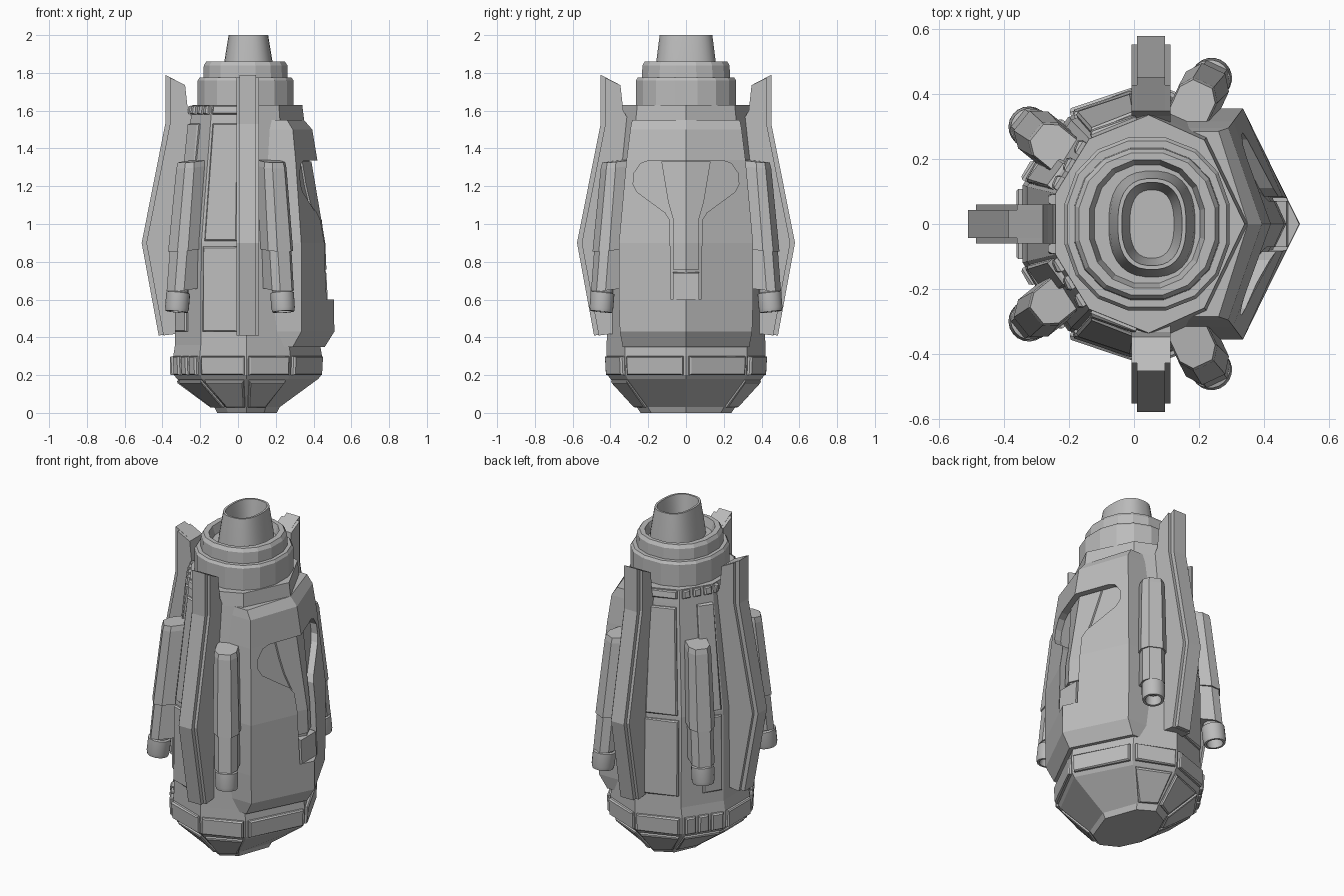
import bpy, bmesh, math
from mathutils import Vector

if "Cube" in bpy.data.objects:
    bpy.data.objects.remove(bpy.data.objects["Cube"], do_unlink=True)

grey = bpy.data.materials.new("hull_grey")
grey.use_nodes = True
grey.diffuse_color = (0.5, 0.5, 0.5, 1)
grey.node_tree.nodes["Principled BSDF"].inputs["Base Color"].default_value = (0.5, 0.5, 0.5, 1)

CX = 0.045


def loft(name, rings, smooth=False):
    """Skin closed rings of points and cap both ends."""
    bm = bmesh.new()
    vs = [[bm.verts.new(p) for p in r] for r in rings]
    n = len(vs[0])
    for a, b in zip(vs, vs[1:]):
        for i in range(n):
            j = (i + 1) % n
            bm.faces.new((a[i], a[j], b[j], b[i]))
    bm.faces.new(vs[0][::-1])
    bm.faces.new(vs[-1])
    bmesh.ops.recalc_face_normals(bm, faces=bm.faces)
    me = bpy.data.meshes.new(name)
    bm.to_mesh(me)
    bm.free()
    ob = bpy.data.objects.new(name, me)
    bpy.context.collection.objects.link(ob)
    me.materials.append(grey)
    if smooth:
        bpy.ops.object.select_all(action='DESELECT')
        ob.select_set(True)
        bpy.context.view_layer.objects.active = ob
        bpy.ops.object.shade_smooth_by_angle(angle=math.radians(30))
    return ob


def boolean(ob, cutter, op):
    m = ob.modifiers.new("cut", 'BOOLEAN')
    m.operation, m.object, m.solver = op, cutter, 'EXACT'
    cutter.hide_render = True
    cutter.hide_set(True)
    cutter.display_type = 'WIRE'


# Main hull: nine-cornered section scaled along a height profile (z, half x, half y)
half = [(1, 0), (0.58, 0.77), (0, 1), (-0.62, 0.78), (-0.97, 0.28)]
section = half + [(x, -y) for x, y in half[:0:-1]]
SIDES = len(section)
profile = [(0, 0.16, 0.24), (0.03, 0.175, 0.26), (0.18, 0.38, 0.40), (0.2, 0.395, 0.415),
           (0.3, 0.40, 0.42), (0.36, 0.39, 0.42), (0.9, 0.385, 0.41),
           (1.55, 0.305, 0.345), (1.63, 0.295, 0.335)]


def hull_point(k, t, z):
    """Point on the hull: side k, fraction t along it, height z."""
    for a, b in zip(profile, profile[1:]):
        if z <= b[0]:
            break
    f = (z - a[0]) / (b[0] - a[0])
    sx, sy = a[1] + f * (b[1] - a[1]), a[2] + f * (b[2] - a[2])
    p, q = section[k], section[(k + 1) % SIDES]
    return Vector((CX + sx * (p[0] + t * (q[0] - p[0])), sy * (p[1] + t * (q[1] - p[1])), z))


def panel(name, k, t0, t1, z0, z1, thick=0.015):
    base = [hull_point(k, t0, z0), hull_point(k, t1, z0), hull_point(k, t1, z1), hull_point(k, t0, z1)]
    nrm = (base[2] - base[0]).cross(base[3] - base[1]).normalized()
    mid = sum(base, Vector()) / 4

    def inset(d):
        return [p + Vector([math.copysign(min(abs(c), d), c) for c in (mid - p)]) for p in base]
    loft(name, [[p - nrm * 0.02 for p in base], [p + nrm * thick * 0.6 for p in base],
                [p + nrm * thick for p in inset(0.006)]])


loft("hull", [[hull_point(k, 0, p[0]) for k in range(SIDES)] for p in profile])

for k in range(SIDES):
    # Belt and lower cone plates all round
    if k in (3, 5):
        for a, b in ((0.06, 0.3), (0.37, 0.6), (0.67, 0.94)):
            panel("belt_plate", k, a, b, 0.2, 0.3, 0.02)
    else:
        panel("belt_plate", k, 0.04, 0.96, 0.2, 0.3, 0.02)
    if k not in (0, SIDES - 1):
        panel("cone_plate", k, 0.06, 0.94, 0.035, 0.175)

for flip in (False, True):
    def span(a, b):
        return (1 - b, 1 - a) if flip else (a, b)
    wide, narrow = (6, 5) if flip else (2, 3)
    # Large side panels and collar plates, mirrored front to back
    panel("upper_panel", wide, *span(0.2, 0.92), 0.91, 1.53)
    panel("lower_panel", wide, *span(0.2, 0.95), 0.43, 0.88)
    panel("collar_plate", wide, *span(0.2, 0.95), 1.58, 1.625)
    panel("narrow_panel", narrow, *span(0.5, 0.95), 0.91, 1.53)
    panel("narrow_panel", narrow, *span(0.5, 0.95), 0.43, 0.88)
    for a in (0.08, 0.4, 0.72):
        panel("collar_block", narrow, *span(a, a + 0.22), 1.58, 1.625, 0.02)
for t in (0.02, 0.82):
    panel("collar_block", 4, t, t + 0.16, 1.58, 1.625, 0.02)


def oval(cx, rx, ry, z, n, power):
    pts = []
    for i in range(n):
        a = 2 * math.pi * (i + 0.5) / n
        c, s = math.cos(a), math.sin(a)
        pts.append((cx + rx * math.copysign(abs(c) ** power, c),
                    ry * math.copysign(abs(s) ** power, s), z))
    return pts


# Stepped neck and hollow exhaust
def turned(name, cx, n, rows, power, smooth=False):
    loft(name, [oval(cx, rx, ry, z, n, power) for rx, ry, z in rows], smooth)


turned("neck_collar", 0.04, 16, [(0.258, 0.27, 1.6), (0.258, 0.27, 1.76), (0.248, 0.26, 1.775)], 0.9)
turned("neck_ring", 0.04, 16, [(0.228, 0.238, 1.75), (0.225, 0.235, 1.84), (0.212, 0.222, 1.86),
                               (0.18, 0.2, 1.86), (0.165, 0.185, 1.81)], 0.9)
turned("exhaust", 0.055, 32, [(0.135, 0.165, 1.79), (0.128, 0.158, 1.86), (0.105, 0.14, 2),
                              (0.093, 0.128, 2), (0.068, 0.105, 1.84)], 0.8, True)


# Three kinked fins, each a wide web with a narrower rail
def fin(angle, cx, shift):
    d = Vector((math.cos(angle), math.sin(angle), 0))
    s = Vector((-d.y, d.x, 0))
    outer = [(0.43, 1.79), (0.43, 1.53), (0.555, 0.9), (0.465, 0.41)]
    inner = [(0.36, 0.42), (0.34, 0.9), (0.27, 1.53), (0.31, 1.6), (0.325, 1.735)]
    for name, width, trim in (("fin_rail", 0.043, 0), ("fin_web", 0.06, 0.025)):
        line = [(r - trim, z - trim * (0.6 if z > 1.7 else 0)) for r, z in outer] + inner
        loft(name, [[Vector((cx, 0, z)) + d * (r + shift) + s * w for r, z in line]
                    for w in (-width, width)])


fin(math.pi, CX, 0)
for sign in (-1, 1):
    fin(sign * math.pi / 2, 0.052, 0.022)


# Four tilted thrusters
def thruster(top, low, angle, sign):
    d = Vector((math.cos(angle), sign * math.sin(angle), 0))
    s = Vector((-d.y, d.x, 0))
    a, b = Vector((top[0], sign * top[1], 1.33)), Vector((low[0], sign * low[1], 0.53))

    def axis(z):
        return a.lerp(b, (1.33 - z) / 0.8)

    shape = [(-0.1, -0.065), (0.015, -0.065), (0.055, -0.035), (0.055, 0.035), (0.015, 0.065), (-0.1, 0.065)]

    def ring(z, k, slope=0.0):
        return [axis(z) + d * (u * k) + s * (v * k) - Vector((0, 0, slope * (u + 0.1))) for u, v in shape]

    loft("thruster_housing", [ring(1.34, 0.92, 0.1), ring(1.31, 1, 0.1), ring(0.87, 1.12, 0.1)])
    loft("thruster_lower", [ring(0.92, 0.98), ring(0.66, 0.98, 0.1)])
    rows = [(0.7, 0.05), (0.64, 0.052), (0.635, 0.063), (0.555, 0.063), (0.535, 0.058), (0.535, 0.045), (0.59, 0.04)]
    loft("thruster_nozzle", [[axis(z) + r * (d * math.cos(t) + s * math.sin(t))
                              + Vector((0, 0, 0.12 * r * math.cos(t)))
                              for t in [math.tau * i / 20 for i in range(20)]] for z, r in rows], True)


for sign in (-1, 1):
    thruster((0.19, 0.385), (0.24, 0.45), math.radians(65), sign)
    thruster((-0.26, 0.25), (-0.325, 0.3), math.radians(141), sign)

# Ridged door rows: z, side edge x, half width, ridge x
door_rows = [(0.35, 0.29, 0.335, 0.46), (0.43, 0.335, 0.35, 0.51), (0.6, 0.335, 0.355, 0.508),
             (0.9, 0.335, 0.355, 0.495), (1.34, 0.305, 0.315, 0.42), (1.5, 0.29, 0.295, 0.393),
             (1.55, 0.26, 0.285, 0.35)]


def door(name, depth):
    return loft(name, [[(0.12, -y, z), (xs - depth, -y, z), (xr - depth, 0, z),
                        (xs - depth, y, z), (0.12, y, z)] for z, xs, y, xr in door_rows])


def prism(name, side):
    outline = side + [(-y, z) for y, z in side[::-1]]
    return loft(name, [[(x, y, z) for y, z in outline] for x in (0.05, 0.7)])


shell = door("door_shell", 0)
door("door_recess", 0.043)
strip = door("door_centre_strip", 0.033)
# Window recess with a narrow slot below it
boolean(shell, prism("recess_cutter", [(0.08, 0.6), (0.085, 1.02), (0.11, 1.06), (0.26, 1.17), (0.28, 1.21),
                                       (0.275, 1.27), (0.24, 1.32), (0.2, 1.335)]), 'DIFFERENCE')
boolean(strip, prism("strip_cutter", [(0.07, 0.76), (0.07, 1.03), (0.095, 1.12), (0.13, 1.33)]), 'INTERSECT')
# Step at the foot of the slot
loft("slot_step", [[(x, y, z) for x, z in ((0.4, 0.6), (0.475, 0.6), (0.468, 0.74), (0.4, 0.75))]
                   for y in (-0.07, 0.07)])
